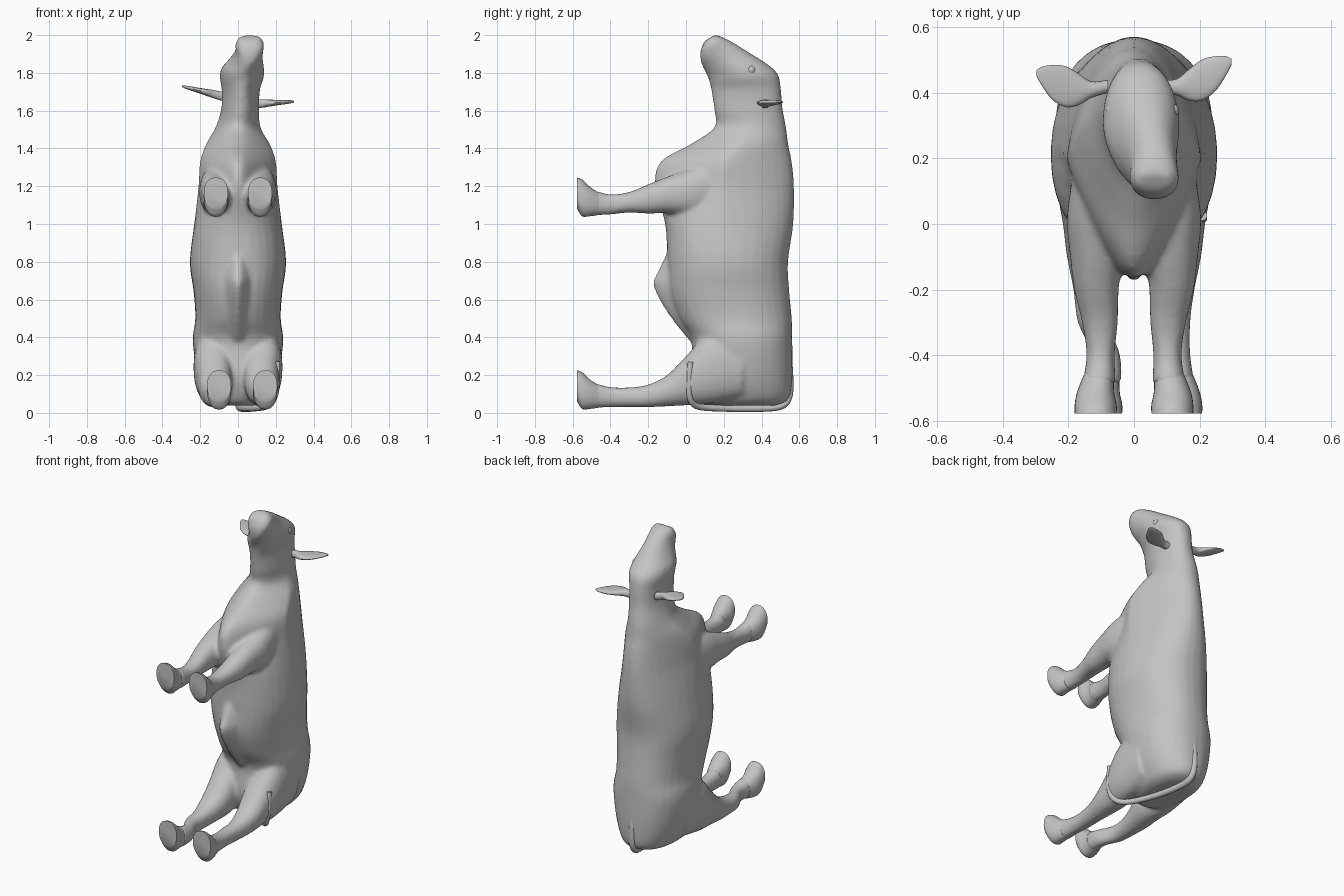
import bpy
import bmesh
from math import cos, sin, pi, copysign
from mathutils import Vector

cube = bpy.data.objects.get("Cube")
if cube:
    bpy.data.objects.remove(cube)

grey = bpy.data.materials.new("plain grey")
grey.use_nodes = True
tone = (0.55, 0.55, 0.55, 1)
grey.diffuse_color = tone
grey.node_tree.nodes["Principled BSDF"].inputs["Base Color"].default_value = tone


def spline(p, q, r, s, t):
    """Catmull-Rom step between q and r."""
    return q + 0.5 * t * (r - p + t * (2*p - 5*q + 4*r - s + t * (3*(q - r) + s - p)))


def loft(bm, rings, steps=4, sides=32, power=0.9):
    """Skin through rings (low point, high point, half-width vector, low and high narrowing)."""
    fine = []
    last = len(rings) - 1
    for i in range(last):
        near = [rings[min(max(i + k, 0), last)] for k in (-1, 0, 1, 2)]
        for j in range(steps):
            fine.append([spline(*column, j / steps) for column in zip(*near)])
    fine.append(rings[last])
    loops = []
    for low, high, wide, pinch, ridge in fine:
        loop = []
        for k in range(sides):
            angle = 2 * pi * k / sides
            c, s = cos(angle), sin(angle)
            across = copysign(abs(c) ** power, c) * (1 - pinch * max(0, -s) - ridge * max(0, s))
            along = copysign(abs(s) ** power, s)
            loop.append(bm.verts.new((low + high) / 2 + (high - low) / 2 * along + wide * across))
        loops.append(loop)
    for one, two in zip(loops, loops[1:]):
        for k in range(sides):
            n = (k + 1) % sides
            bm.faces.new((one[k], one[n], two[n], two[k]))
    bm.faces.new(loops[0][::-1])
    bm.faces.new(loops[-1])


def finish(name, bm, angle=0.9):
    bmesh.ops.recalc_face_normals(bm, faces=bm.faces)
    mesh = bpy.data.meshes.new(name)
    bm.to_mesh(mesh)
    bm.free()
    mesh.materials.append(grey)
    obj = bpy.data.objects.new(name, mesh)
    bpy.context.collection.objects.link(obj)
    bpy.ops.object.select_all(action='DESELECT')
    obj.select_set(True)
    bpy.context.view_layer.objects.active = obj
    bpy.ops.object.shade_smooth_by_angle(angle=angle)
    return obj


def section(x, y1, z1, y2, z2, half, pinch=0.0, ridge=0.0):
    return Vector((x, y1, z1)), Vector((x, y2, z2)), Vector((half, 0, 0)), pinch, ridge


def level(z, y1, y2, half, pinch=0.0, ridge=0.0):
    return section(0, y1, z, y2, z, half, pinch, ridge)


def slice_y(x, y, z1, z2, half):
    return section(x, y, z1, y, z2, half)


# Trunk, neck and head in one skin from rump to muzzle
body = bmesh.new()
loft(body, [
    level(.038, .11, .47, .105),
    level(.075, .06, .545, .16),
    level(.2, .02, .563, .213),
    level(.38, .03, .563, .24),
    level(.5, -.04, .56, .226),
    level(.64, -.09, .547, .235),
    level(.8, -.1, .54, .255, 0, .05),
    level(1, -.11, .568, .232, 0, .15),
    level(1.2, -.165, .572, .21, .5, .25),
    level(1.33, -.135, .56, .202, .6, .3),
    level(1.42, .02, .542, .172, .5, .25),
    level(1.51, .15, .53, .12, .3, .1),
    section(.012, .15, 1.6, .51, 1.62, .1, .2),
    section(.015, .135, 1.7, .502, 1.72, .101, .3),
    section(.02, .125, 1.75, .485, 1.795, .116, .3),
    section(.025, .11, 1.79, .425, 1.85, .113, .3),
    section(.045, .09, 1.83, .33, 1.91, .086, .2),
    section(.06, .077, 1.87, .25, 1.96, .073),
    section(.062, .077, 1.92, .192, 1.99, .075),
    section(.062, .1, 1.97, .155, 2.002, .053),
])

# Fold of skin under the belly
loft(body, [
    level(.38, .02, .2, .09, .5),
    level(.52, -.092, .15, .09, .6),
    level(.67, -.173, .1, .085, .6),
    level(.75, -.147, .1, .085, .5),
    level(.87, -.09, .1, .08, .5),
])

# Legs and hooves on both sides; the feet splay unevenly
for side, label in ((-1, "right"), (1, "left")):
    for kind, base in (("front", 1.02), ("hind", 0)):
        fore = kind == "front"
        foot = .117 if fore else .122 + .022 * side
        ankle = [
            slice_y(side * (foot - .01), -.49, base + .025, base + .16, .052),
            slice_y(side * (foot - .015), -.4, base + .03, base + .137, .043),
        ]
        if fore:
            upper = [
                (.104, -.3, 1.06, 1.17, .055),
                (.115, -.2, 1.055, 1.21, .068),
                (.115, -.1, 1.058, 1.25, .08),
                (.12, .02, 1.05, 1.29, .085),
                (.11, .16, 1.06, 1.33, .075),
            ]
        else:
            upper = [
                (.125, -.3, .03, .135, .047),
                (.13, -.2, .03, .15, .055),
                (.13, -.1, .035, .2, .075),
                (.125, .0, .04, .3, .092),
                (.135, .12, .05, .42, .1),
                (.13, .3, .08, .46, .1),
            ]
        loft(body, ankle + [slice_y(side * x, *rest) for x, *rest in upper])
        hoof = bmesh.new()
        loft(hoof, [
            slice_y(side * foot, -.578, base + .063, base + .226, .064),
            slice_y(side * foot, -.55, base + .021, base + .215, .064),
            slice_y(side * foot, -.51, base + .021, base + .178, .056),
            slice_y(side * (foot - .01), -.46, base + .028, base + .145, .046),
        ])
        finish(label + "_" + kind + "_hoof", hoof)

# Melt the trunk and limbs together
skin = finish("body", body, 3)
melt = skin.modifiers.new("melt", 'REMESH')
melt.mode = 'VOXEL'
melt.voxel_size = .012
melt.use_smooth_shade = True
relax = skin.modifiers.new("relax", 'SMOOTH')
relax.factor = .5
relax.iterations = 6

# Leaf-shaped ears, one carried higher and further back than the other
for side, label, rise, tilt, shift in ((-1, "right", .03, .25, 0), (1, "left", -.01, .06, .02)):
    ear = bmesh.new()
    rings = []
    for x, y1, y2, thick in (
        (.08, .4, .44, .024),
        (.13, .385, .435, .022),
        (.17, .362, .46, .018),
        (.21, .357, .482, .014),
        (.25, .38, .485, .011),
        (.28, .42, .48, .008),
        (.297, .45, .47, .004),
    ):
        back = shift * (x - .08) * 8
        z = 1.645 + rise + (x - .08) * tilt
        rings.append((Vector((side * x, y1 + back, z)), Vector((side * x, y2 + back, z)),
                      Vector((0, 0, thick)), 0.0, 0.0))
    loft(ear, rings, sides=20)
    finish(label + "_ear", ear)

    # Eye under the brow
    eye = bmesh.new()
    bmesh.ops.create_uvsphere(eye, u_segments=16, v_segments=10, radius=.024)
    bmesh.ops.translate(eye, verts=eye.verts, vec=(.026 + side * .088, .345, 1.815))
    finish(label + "_eye", eye)

# Tail lying against the rump and swinging round one thigh
curve = bpy.data.curves.new("tail", 'CURVE')
curve.dimensions = '3D'
curve.bevel_depth = .022
curve.bevel_resolution = 3
curve.use_fill_caps = True
path = curve.splines.new('NURBS')
points = [(0, .54, .3), (0, .552, .16), (0, .555, .04), (.01, .45, .024), (.045, .28, .022),
          (.11, .11, .026), (.18, .02, .035), (.213, .01, .12), (.208, .025, .27)]
path.points.add(len(points) - 1)
for i, (point, co) in enumerate(zip(path.points, points)):
    point.co = (*co, 1)
    point.radius = 1 - .04 * i
path.use_endpoint_u = True
path.order_u = 4
curve.materials.append(grey)
tail = bpy.data.objects.new("tail", curve)
bpy.context.collection.objects.link(tail)
